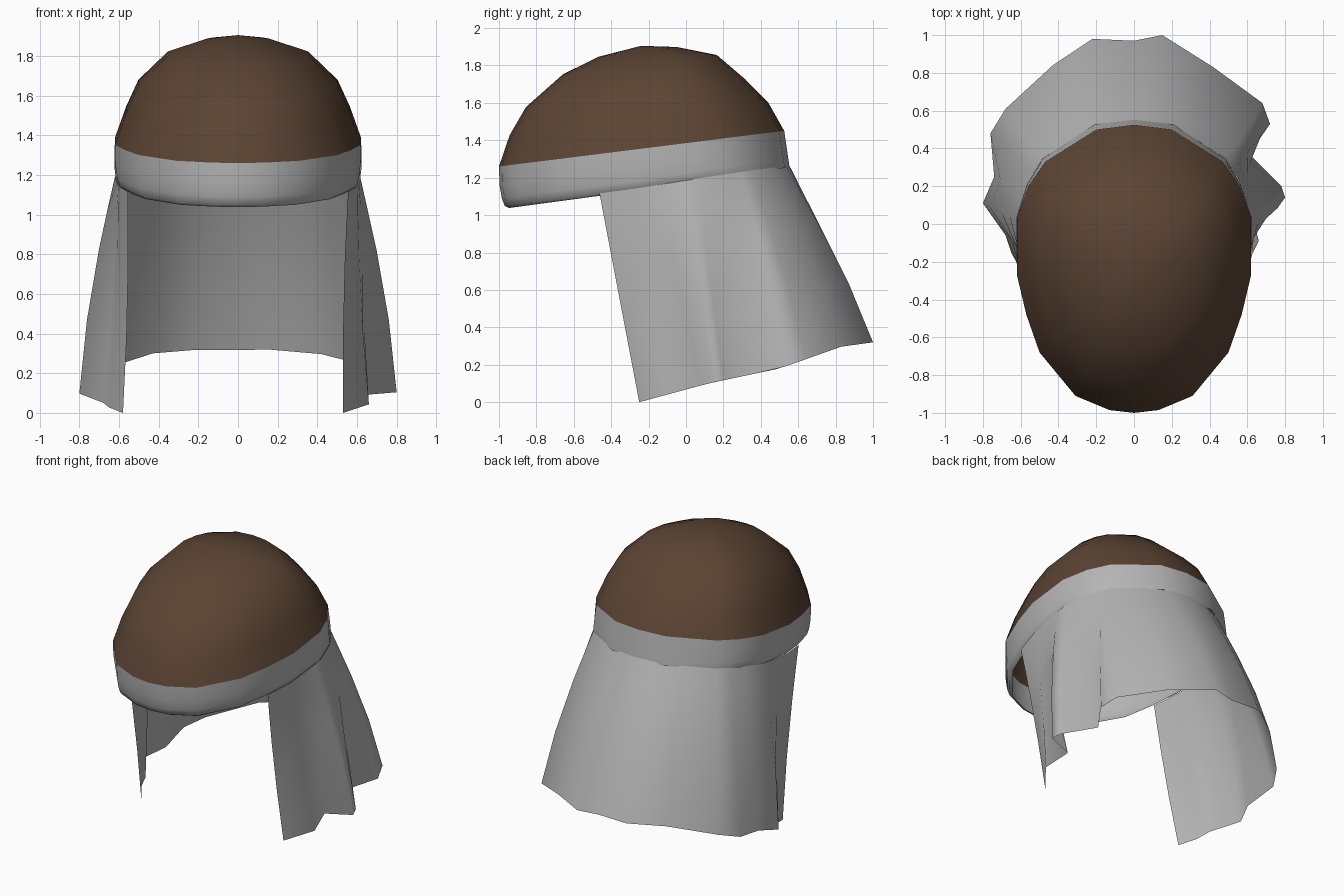
import bpy
import math

if "Cube" in bpy.data.objects:
    bpy.data.objects.remove(bpy.data.objects["Cube"])


def material(name, color):
    m = bpy.data.materials.new(name)
    m.diffuse_color = (*color, 1)
    m.use_nodes = True
    m.node_tree.nodes["Principled BSDF"].inputs["Base Color"].default_value = m.diffuse_color
    return m


BROWN = material("dark brown cloth", (0.105, 0.058, 0.034))
GREY = material("grey cloth", (0.46, 0.46, 0.46))


def sheet(name, rows, mat, closed):
    """Smooth surface skinned through rows of points, listed top to bottom."""
    n = len(rows[0])
    verts = [p for row in rows for p in row]
    faces = []
    for r in range(len(rows) - 1):
        for i in range(n if closed else n - 1):
            j = (i + 1) % n
            faces.append(((r + 1) * n + i, (r + 1) * n + j, r * n + j, r * n + i))
    me = bpy.data.meshes.new(name)
    me.from_pydata(verts, [], faces)
    me.validate()
    me.materials.append(mat)
    me.shade_smooth()
    ob = bpy.data.objects.new(name, me)
    bpy.context.collection.objects.link(ob)
    return ob


# Egg-shaped rim, seen from above (right half, mirrored to the left)
HALF = [(0, -1), (.13, -.985), (.31, -.91), (.5, -.68), (.57, -.48), (.62, -.27),
        (.62, .03), (.56, .2), (.47, .33), (.2, .5), (0, .525)]
RIM = HALF + [(-x, y) for x, y in HALF[-2:0:-1]]
CY = -.24


def plane(y):
    # tilted plane of the rim, rising to the back
    return 1.26 + .125 * (y + 1)


# Cap dome: rings above the rim (height, side scale, front scale, back scale)
DOME = [(.52, .27, .30, .25), (.45, .57, .55, .53), (.30, .81, .81, .73),
        (.16, .91, .925, .89), (0, 1, 1, 1)]
rows = [[(0, CY, 1.905)] * len(RIM)]
for h, sx, sf, sb in DOME:
    row = []
    for x, y in RIM:
        ny = CY + (y - CY) * (sf if y < CY else sb)
        row.append((x * sx, ny, plane(ny) + h))
    rows.append(row)
dome = sheet("cap_dome", rows, BROWN, True)
# merge the apex points into one
import bmesh
bm = bmesh.new()
bm.from_mesh(dome.data)
bmesh.ops.remove_doubles(bm, verts=bm.verts, dist=1e-5)
bm.to_mesh(dome.data)
bm.free()


# Band: curls inward below at the front, flares slightly at the back
def band_point(x, y, drop, inset):
    back = min(1, max(0, (y + .3) / .7))
    s = (1 - inset) * (1 - back) + (1 + .17 * drop) * back
    d = drop * (1 - .12 * back)
    return (x * s, CY + (y - CY) * s, plane(y) - d)


BAND = [(0, 0), (.10, .004), (.17, .02), (.21, .04), (.222, .07)]
sheet("head_band", [[band_point(x, y, d, s) for x, y in RIM] for d, s in BAND], GREY, True)

# Neck cloth: hem columns (position along the rim, hem x, hem y)
HEM = [(4.05, .53, -.25), (5, .66, -.09), (5.4, .62, .08), (5.8, .80, .14),
       (6.1, .78, .20), (7, .61, .37), (7.6, .72, .53), (8, .68, .64),
       (8.7, .42, .83), (9.3, .15, 1.0), (10, 0, .97), (10.7, -.22, .98),
       (11.3, -.43, .84), (12, -.68, .61), (12.5, -.76, .48), (13.2, -.74, .25),
       (14, -.80, .11), (14.6, -.68, -.06), (15, -.65, -.15), (15.95, -.58, -.25)]
HEM_Z = [(-.25, 0), (.12, .10), (.5, .18), (.84, .30), (1.0, .32)]


def hem_height(y):
    for (y0, z0), (y1, z1) in zip(HEM_Z, HEM_Z[1:]):
        if y <= y1:
            return z0 + (z1 - z0) * (y - y0) / (y1 - y0)
    return HEM_Z[-1][1]


def cloth_point(col, t):
    u, hx, hy = col
    i = int(u)
    f = u - i
    a, b = (band_point(*RIM[k], .21, .03) for k in (i, i + 1))
    top = [p + (q - p) * f for p, q in zip(a, b)]
    hem = (hx, hy, hem_height(hy))
    x, y, z = (p + (q - p) * t for p, q in zip(top, hem))
    bulge = 1 + (.035 if hy > 0 else -.02) * math.sin(math.pi * t)
    return (x * bulge, y * bulge if hy > 0 else y, z)


sheet("neck_cloth", [[cloth_point(c, t) for c in HEM] for t in (0, .15, .33, .66, 1)],
      GREY, False)
